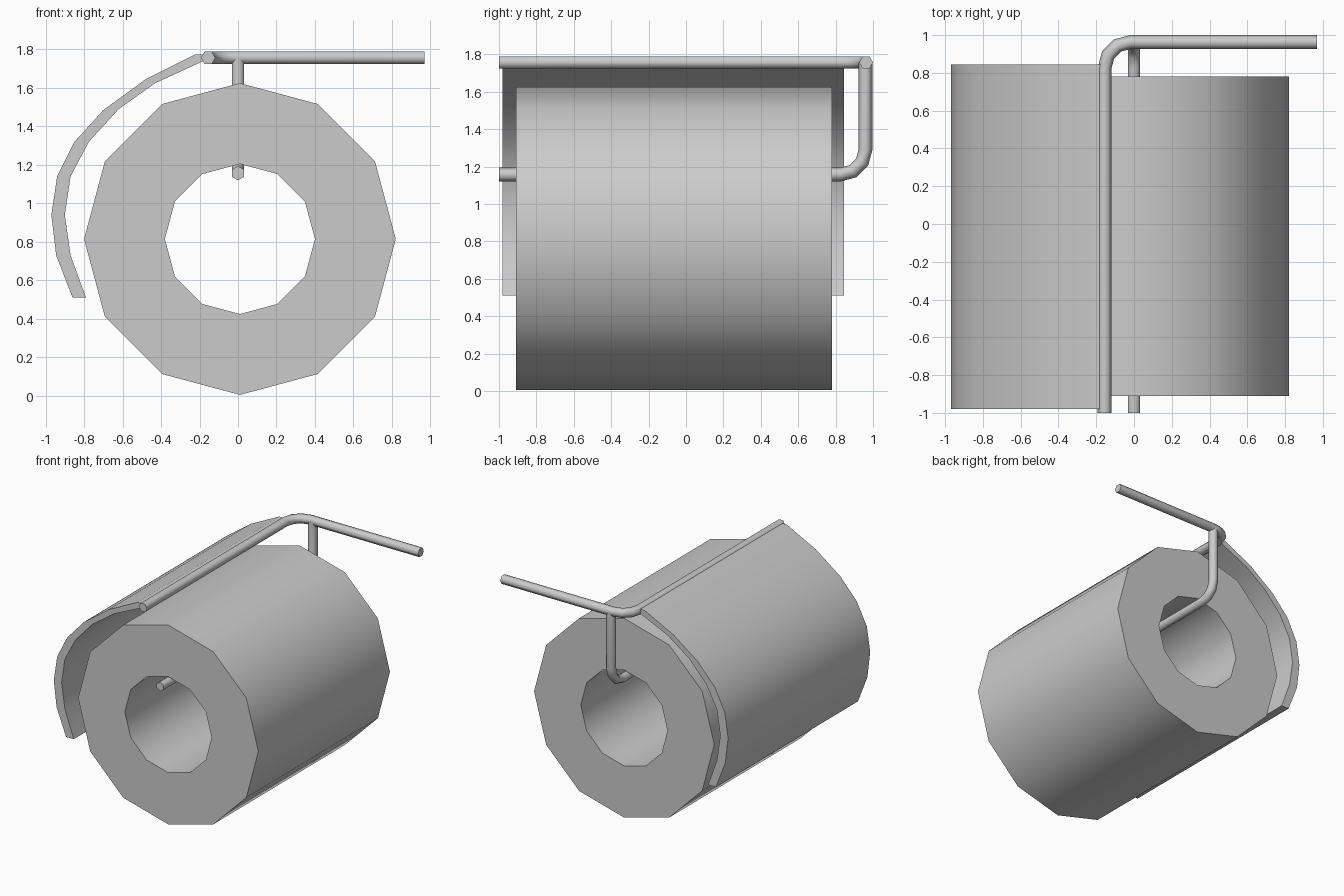
import bpy, bmesh
from math import sin, cos, pi, radians
from mathutils import Vector

cube = bpy.data.objects.get("Cube")
if cube:
    bpy.data.objects.remove(cube, do_unlink=True)

grey = bpy.data.materials.new("plain grey")
grey.use_nodes = True
colour = (0.6, 0.6, 0.6, 1)
grey.diffuse_color = colour
grey.node_tree.nodes["Principled BSDF"].inputs["Base Color"].default_value = colour


def finish(name, bm, angle):
    bmesh.ops.recalc_face_normals(bm, faces=bm.faces)
    mesh = bpy.data.meshes.new(name)
    bm.to_mesh(mesh)
    bm.free()
    mesh.materials.append(grey)
    obj = bpy.data.objects.new(name, mesh)
    bpy.context.collection.objects.link(obj)
    bpy.ops.object.select_all(action='DESELECT')
    obj.select_set(True)
    bpy.context.view_layer.objects.active = obj
    bpy.ops.object.shade_smooth_by_angle(angle=radians(angle))
    return obj


def bridge(bm, a, b):
    n = len(a)
    for i in range(n):
        j = (i + 1) % n
        bm.faces.new((a[i], a[j], b[j], b[i]))


def ring(bm, radius, y, sides=12):
    return [bm.verts.new((0.01 + radius * sin(2 * pi * i / sides), y,
                          0.815 + radius * cos(2 * pi * i / sides)))
            for i in range(sides)]


def rod(name, path, normal, radius=0.037, sides=6):
    """Sweep a hexagon along a path lying in the plane of the given normal."""
    bm = bmesh.new()
    pts = [Vector(p) for p in path]
    normal = Vector(normal)
    rings = []
    for i, p in enumerate(pts):
        ahead = pts[min(i + 1, len(pts) - 1)]
        behind = pts[max(i - 1, 0)]
        side = normal.cross((ahead - behind).normalized())
        rings.append([bm.verts.new(p + radius * (side * cos(2 * pi * k / sides)
                                                 + normal * sin(2 * pi * k / sides)))
                      for k in range(sides)])
    for a, b in zip(rings, rings[1:]):
        bridge(bm, a, b)
    bm.faces.new(rings[0])
    bm.faces.new(rings[-1])
    return finish(name, bm, 65)


# Hollow twelve-sided paper roll
bm = bmesh.new()
loops = [ring(bm, r, y) for r, y in
         ((0.81, -0.91), (0.81, 0.78), (0.39, 0.78), (0.39, -0.91))]
for i in range(4):
    bridge(bm, loops[i], loops[(i + 1) % 4])
finish("paper_roll", bm, 40)

# Curved cover plate hanging from the top rod
outer = [(-0.17, 1.775), (-0.22, 1.775), (-0.48, 1.645), (-0.70, 1.485), (-0.85, 1.32),
         (-0.94, 1.14), (-0.97, 0.94), (-0.945, 0.73), (-0.86, 0.51)]
inner = [(-0.79, 0.51), (-0.87, 0.73), (-0.90, 0.94), (-0.87, 1.14), (-0.775, 1.32),
         (-0.62, 1.49), (-0.43, 1.625), (-0.18, 1.74)]
bm = bmesh.new()
ends = [[bm.verts.new((x, y, z)) for x, z in outer + inner] for y in (-0.98, 0.845)]
bridge(bm, *ends)
for end in ends:
    bm.faces.new(end)
finish("cover", bm, 25)

# Top rod with its rounded corner and wall arm
bend = 0.135
turn = [i * pi / 6 for i in range(4)]
rod("top_rod",
    [(-0.155, -1, 1.757)]
    + [(-0.02 - bend * cos(t), 0.828 + bend * sin(t), 1.757) for t in turn]
    + [(0.97, 0.963, 1.757)], (0, 0, 1))

# Roll spindle that curves up into the post
rod("spindle",
    [(0, -1, 1.157)]
    + [(0, 0.825 + bend * sin(t), 1.292 - bend * cos(t)) for t in turn]
    + [(0, 0.96, 1.757)], (1, 0, 0))
